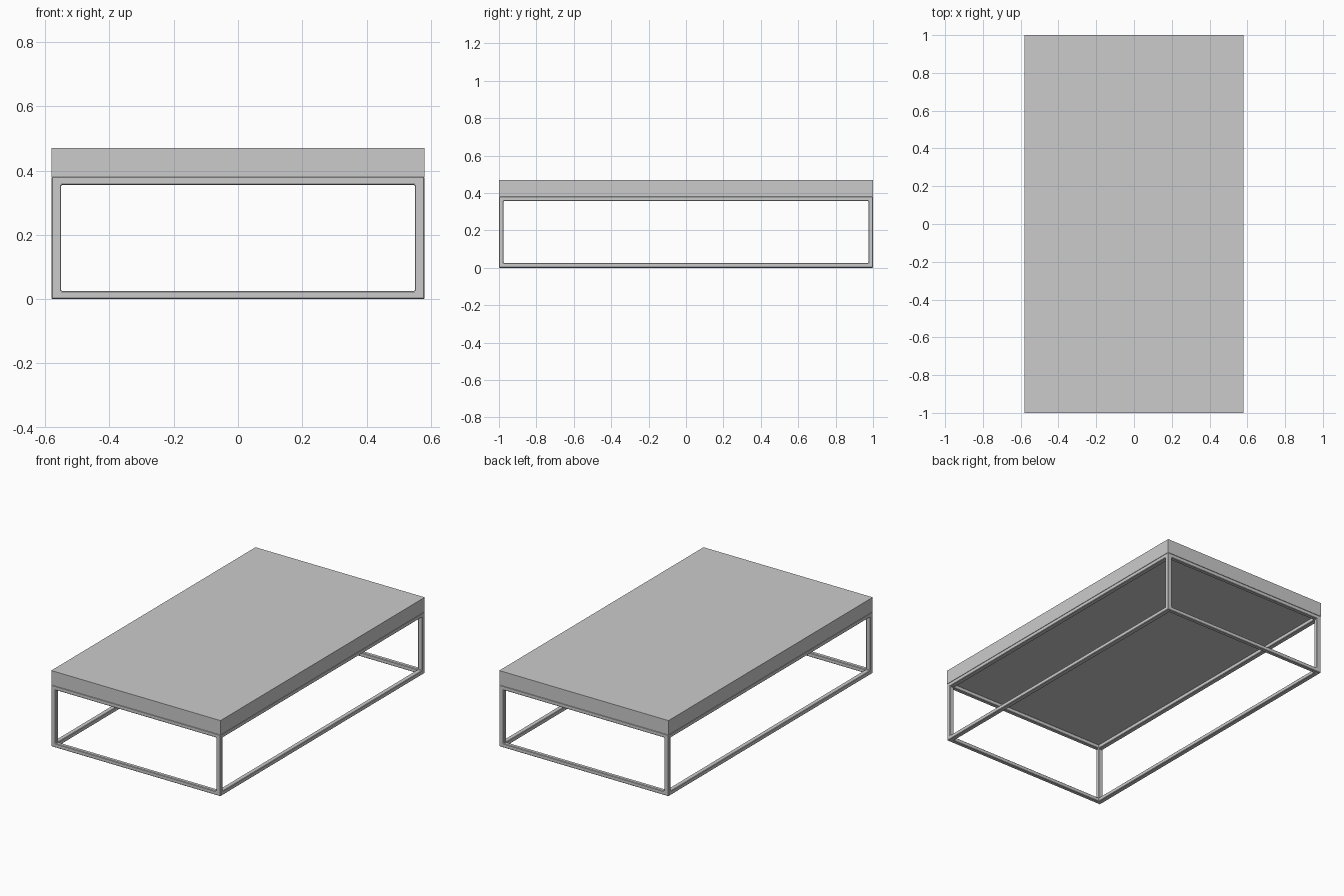
import bpy, bmesh
from itertools import product

if "Cube" in bpy.data.objects:
    bpy.data.objects.remove(bpy.data.objects["Cube"])

W, D, H = 0.58, 1.0, 0.47      # half width, half depth, height
SLAB_Z = 0.381                 # underside of the top
BX, BY, BZ = 0.03, 0.025, 0.025  # bar section along each axis


def link(bm, name):
    bmesh.ops.recalc_face_normals(bm, faces=bm.faces)
    me = bpy.data.meshes.new(name)
    bm.to_mesh(me)
    bm.free()
    ob = bpy.data.objects.new(name, me)
    bpy.context.collection.objects.link(ob)
    return ob


# Thick table top
bm = bmesh.new()
bmesh.ops.create_cube(bm, size=1)
for v in bm.verts:
    v.co = (v.co.x * 2 * W, v.co.y * 2 * D, SLAB_Z + (v.co.z + 0.5) * (H - SLAB_Z))
link(bm, "table_top")

# Welded bar frame: the twelve edges of a box, built as one continuous skin
axes = ([-W, -W + BX, W - BX, W],
        [-D, -D + BY, D - BY, D],
        [0, BZ, SLAB_Z - BZ, SLAB_Z])
solid = {c for c in product(range(3), repeat=3) if c.count(1) <= 1}
bm = bmesh.new()
verts = {}


def corner(i):
    if i not in verts:
        verts[i] = bm.verts.new([axes[a][i[a]] for a in range(3)])
    return verts[i]


for cell in solid:
    for a, side in product(range(3), (0, 1)):
        nb = list(cell)
        nb[a] += 2 * side - 1
        if tuple(nb) in solid:
            continue
        u, w = (a + 1) % 3, (a + 2) % 3
        loop = []
        for du, dw in ((0, 0), (1, 0), (1, 1), (0, 1)):
            i = list(cell)
            i[a] += side
            i[u] += du
            i[w] += dw
            loop.append(corner(tuple(i)))
        bm.faces.new(loop)
frame = link(bm, "bar_frame")

# Slightly eased bar edges
bev = frame.modifiers.new("eased_edges", 'BEVEL')
bev.width = 0.003
bev.segments = 1
bev.limit_method = 'ANGLE'
